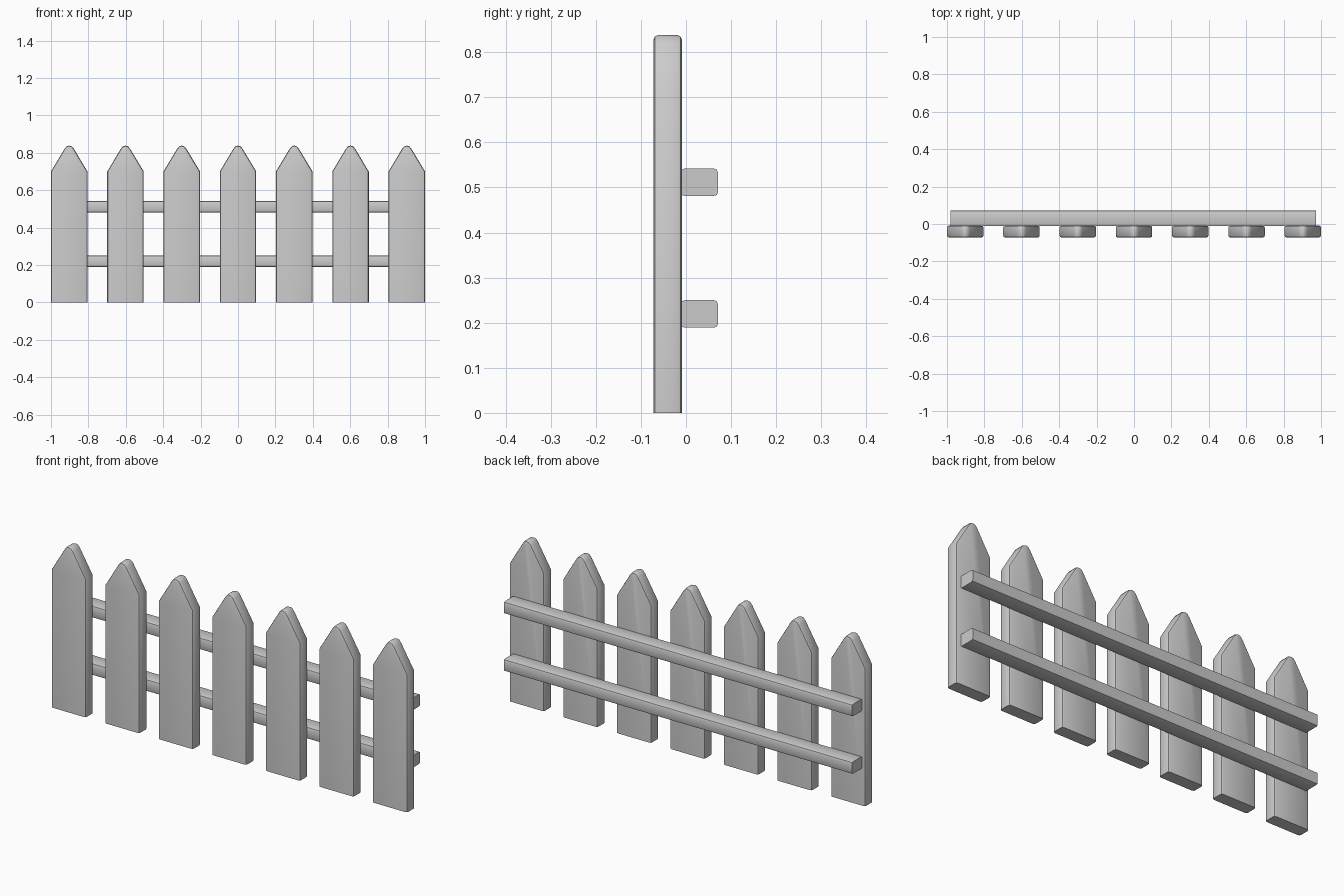
import bpy, bmesh

if "Cube" in bpy.data.objects:
    bpy.data.objects.remove(bpy.data.objects["Cube"])


def prism(name, profile, axis, lo, hi, keep, bevel):
    """Extrude a 2D profile along x or y, then round the edges chosen by keep()."""
    bm = bmesh.new()

    def place(a, b, d):
        return (d, a, b) if axis == 'x' else (a, d, b)

    face = bm.faces.new([bm.verts.new(place(a, b, lo)) for a, b in profile])
    ext = bmesh.ops.extrude_face_region(bm, geom=[face])
    for v in ext['geom']:
        if isinstance(v, bmesh.types.BMVert):
            v.co['xyz'.index(axis)] = hi
    bmesh.ops.recalc_face_normals(bm, faces=bm.faces)
    edges = [e for e in bm.edges if keep(e.verts[0].co, e.verts[1].co)]
    bmesh.ops.bevel(bm, geom=edges, offset=bevel, segments=2, profile=0.5,
                    affect='EDGES', clamp_overlap=True)
    bmesh.ops.recalc_face_normals(bm, faces=bm.faces)
    mesh = bpy.data.meshes.new(name)
    bm.to_mesh(mesh)
    bm.free()
    obj = bpy.data.objects.new(name, mesh)
    bpy.context.collection.objects.link(obj)
    bpy.ops.object.select_all(action='DESELECT')
    obj.select_set(True)
    bpy.context.view_layer.objects.active = obj
    bpy.ops.object.shade_smooth_by_angle(angle=0.6)
    return obj


# Pointed pickets with a blunted tip; the sawn bottom stays sharp
W = 0.0975
side = [(W, 0), (W, 0.70), (0.025, 0.821), (0.013, 0.835)]
outline = side + [(0, 0.838)] + [(-x, z) for x, z in reversed(side)]


def picket_edge(a, b):
    return abs(a.y - b.y) < 1e-5 and max(a.z, b.z) > 0.01


first = prism("picket_1", outline, 'y', -0.072, -0.009, picket_edge, 0.01)
for i in range(7):
    p = first if i == 0 else first.copy()
    p.name = f"picket_{i + 1}"
    p.location.x = (i - 3) * 0.3008
    if i:
        bpy.context.collection.objects.link(p)

# Two horizontal rails behind the pickets
for name, z in (("lower_rail", 0.189), ("upper_rail", 0.481)):
    section = [(-0.012, z), (0.071, z), (0.071, z + 0.061), (-0.012, z + 0.061)]
    prism(name, section, 'x', -0.982, 0.974,
          lambda a, b: abs(a.x - b.x) > 0.1, 0.009)
